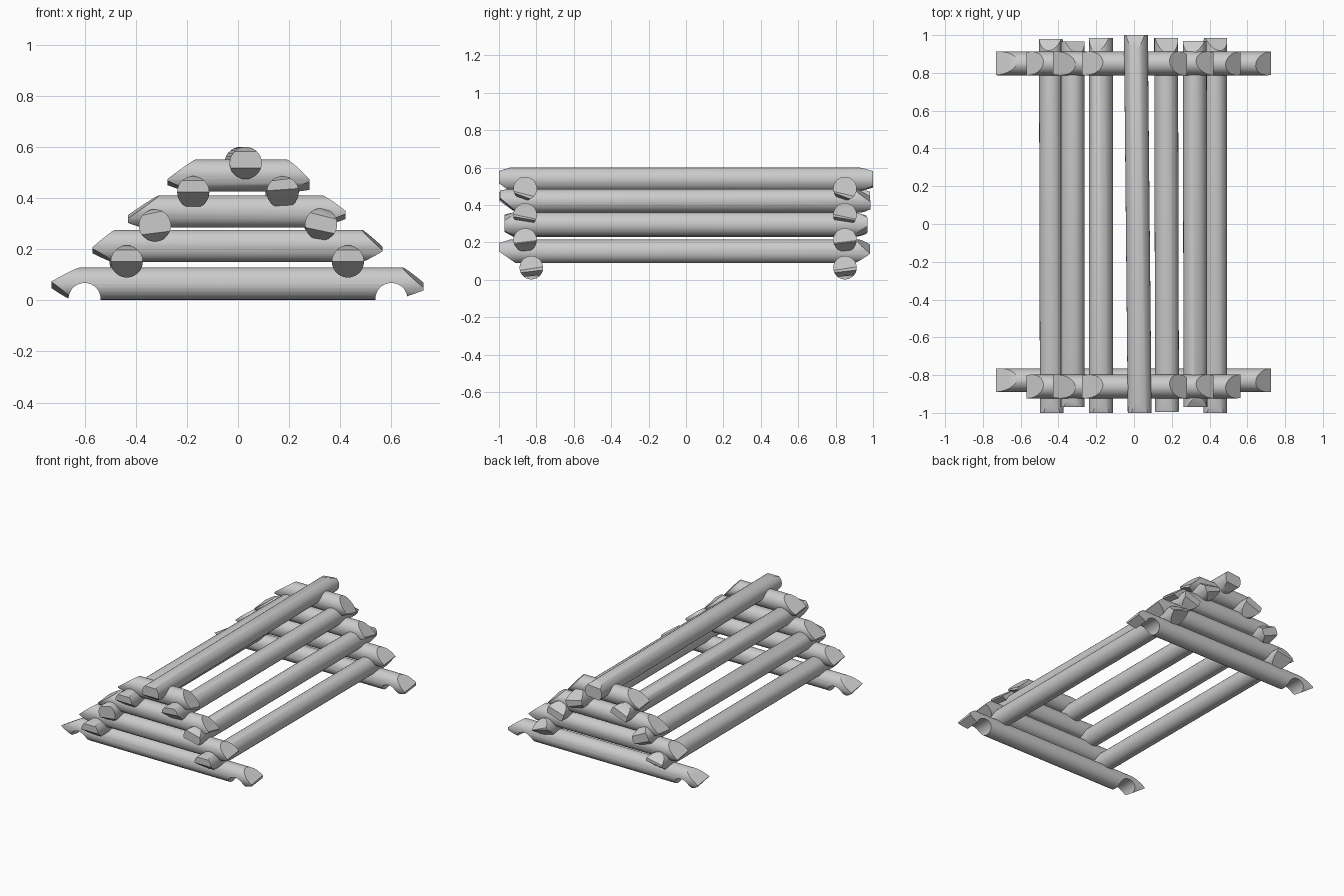
import bpy, bmesh, math
from mathutils import Matrix, Vector

if "Cube" in bpy.data.objects:
    bpy.data.objects.remove(bpy.data.objects["Cube"])

R = 0.063


def slice_end(bm, point, normal):
    # Chop off everything beyond a plane and cap the cut
    geom = bm.verts[:] + bm.edges[:] + bm.faces[:]
    cut = bmesh.ops.bisect_plane(bm, geom=geom, dist=1e-5, plane_co=point,
                                 plane_no=normal, clear_outer=True)
    edges = [e for e in cut["geom_cut"] if isinstance(e, bmesh.types.BMEdge) and e.is_boundary]
    if edges:
        bmesh.ops.holes_fill(bm, edges=edges, sides=0)


def log(name, a, b, start, end, notches=()):
    # Round log from a to b; each end is hewn by a top and a bottom axe cut:
    # (top tip height, top run, bottom tip height, bottom run, sideways twist)
    a, b = Vector(a), Vector(b)
    half = (b - a).length / 2
    bm = bmesh.new()
    bmesh.ops.create_cone(bm, cap_ends=True, segments=28, radius1=R, radius2=R,
                          depth=2 * half, matrix=Matrix.Rotation(math.pi / 2, 4, 'Y'))
    for s, (tt, tr, bt, br, tw) in ((-1, start), (1, end)):
        slice_end(bm, (s * half, 0, tt), Vector((s * (R - tt), tw * R, tr)).normalized())
        slice_end(bm, (s * half, 0, bt), Vector((s * (R + bt), -tw * R, -br)).normalized())
    bmesh.ops.recalc_face_normals(bm, faces=bm.faces[:])
    d = b - a
    bm.transform(Matrix.Translation((a + b) / 2) @ Matrix.Rotation(math.atan2(d.y, d.x), 4, 'Z'))
    mesh = bpy.data.meshes.new(name)
    bm.to_mesh(mesh)
    bm.free()
    obj = bpy.data.objects.new(name, mesh)
    bpy.context.collection.objects.link(obj)
    bpy.ops.object.select_all(action='DESELECT')
    obj.select_set(True)
    bpy.context.view_layer.objects.active = obj

    # Saddle notches, cut with a crossing cylinder
    for x, z in notches:
        cm = bmesh.new()
        bmesh.ops.create_cone(cm, cap_ends=True, segments=28, radius1=R, radius2=R, depth=0.4,
                              matrix=Matrix.Translation((x, a.y, z)) @ Matrix.Rotation(math.pi / 2, 4, 'X'))
        cmesh = bpy.data.meshes.new("notch_cutter")
        cm.to_mesh(cmesh)
        cm.free()
        cutter = bpy.data.objects.new("notch_cutter", cmesh)
        cutter.hide_render = True
        bpy.context.collection.objects.link(cutter)
        mod = obj.modifiers.new("notch", 'BOOLEAN')
        mod.operation, mod.solver, mod.object = 'DIFFERENCE', 'EXACT', cutter
        bpy.ops.object.modifier_apply(modifier=mod.name)
        bpy.data.objects.remove(cutter)
    bpy.ops.object.shade_smooth_by_angle(angle=math.radians(30))
    return obj


# Gable logs: z, x start, x end, left cut, right cut
gable = [
    (0.065, -0.73, 0.725, (0.0, 0.11, -0.005, 0.08, 0.25), (-0.005, 0.08, -0.02, 0.11, -0.2)),
    (0.213, -0.57, 0.565, (-0.015, 0.09, -0.02, 0.08, 0.2), (-0.01, 0.08, -0.015, 0.08, -0.15)),
    (0.347, -0.43, 0.42, (-0.02, 0.12, -0.035, 0.06, -0.2), (-0.01, 0.09, -0.02, 0.11, 0.3)),
    (0.488, -0.275, 0.28, (-0.02, 0.11, -0.03, 0.08, 0.2), (-0.03, 0.09, -0.045, 0.06, 0.35)),
]
for i, (z, x0, x1, left, right) in enumerate(gable):
    notch = ((-0.6, 0.005), (0.6, 0.005)) if i == 0 else ()
    for side, y in (("front", -0.827 if i == 0 else -0.86), ("back", 0.85)):
        log(f"{side}_gable_log_{i + 1}", (x0, y, z), (x1, y, z), left, right, notch)

# Long logs: name, x at front, x at back, z, y front, y back, front cut, back cut
blunt = (0.045, 0.06, 0.0, 0.09, 0.0)
long_logs = [
    ("left_long_log_1", -0.435, -0.44, 0.152, -1.0, 0.98, blunt, (0.02, 0.06, 0.0, 0.09, 0.2)),
    ("right_long_log_1", 0.43, 0.43, 0.152, -1.0, 0.985, blunt, (0.015, 0.06, 0.005, 0.09, -0.4)),
    ("left_long_log_2", -0.325, -0.325, 0.293, -0.97, 0.965, (0.05, 0.03, -0.03, 0.05, 0.1), (0.03, 0.05, -0.03, 0.06, -0.4)),
    ("right_long_log_2", 0.325, 0.322, 0.297, -0.97, 0.97, (0.035, 0.05, -0.025, 0.06, -0.2), (0.02, 0.06, -0.03, 0.06, 0.3)),
    ("left_long_log_3", -0.175, -0.175, 0.423, -1.0, 0.985, blunt, (0.03, 0.06, -0.02, 0.07, 0.4)),
    ("right_long_log_3", 0.175, 0.17, 0.423, -0.995, 0.985, (0.05, 0.05, 0.01, 0.09, 0.1), (0.01, 0.08, -0.03, 0.05, -0.3)),
    ("ridge_log", 0.03, 0.01, 0.537, -1.0, 1.0, (0.045, 0.06, -0.02, 0.06, 0.0), (0.04, 0.07, -0.04, 0.07, 0.1)),
]
for name, xf, xb, z, yf, yb, front, back in long_logs:
    log(name, (xf, yf, z), (xb, yb, z), front, back)
